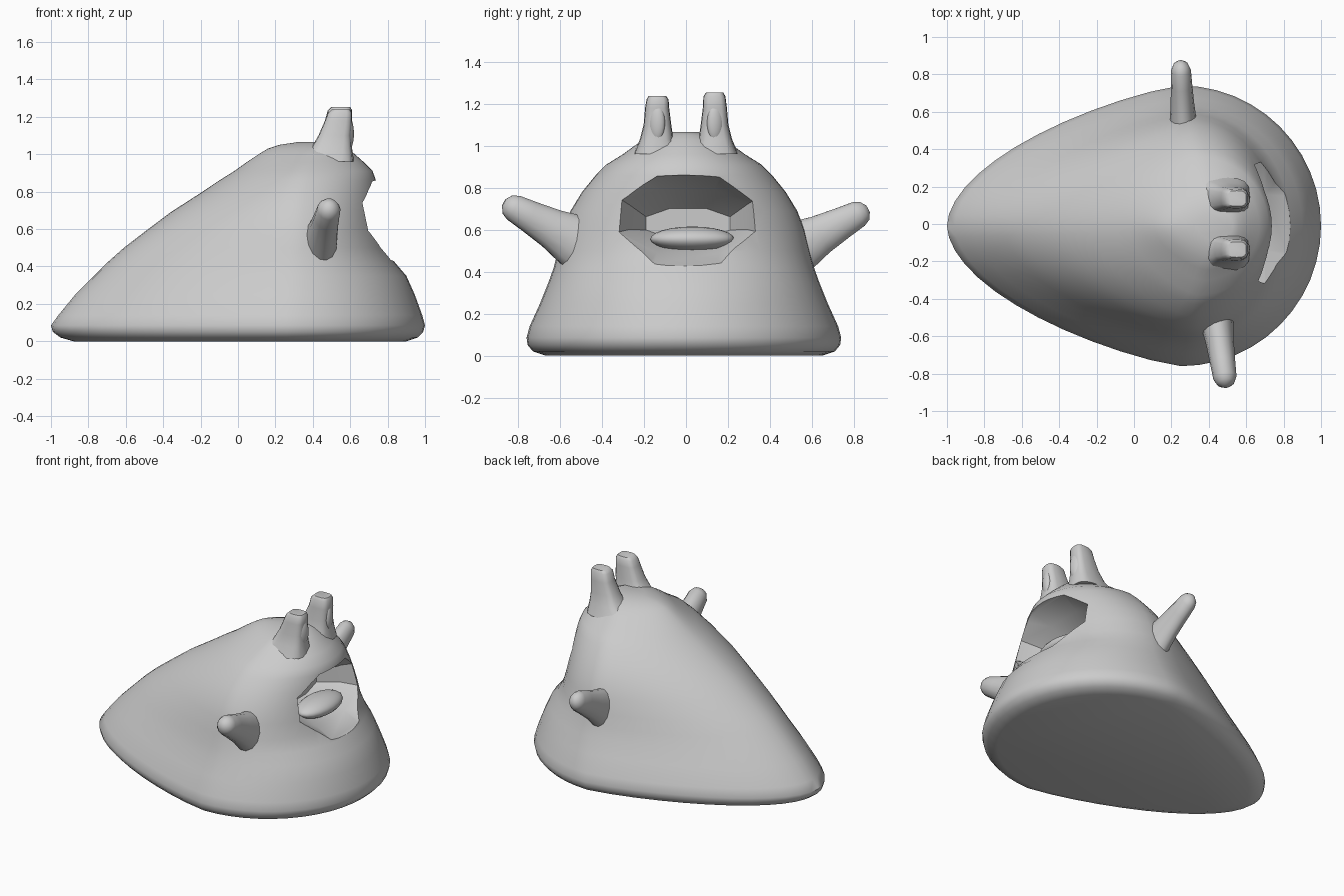
import bpy, bmesh, math
from mathutils import Vector

if "Cube" in bpy.data.objects:
    bpy.data.objects.remove(bpy.data.objects["Cube"])


def loft(name, rings, angle=50):
    """Skin a list of equal-length closed rings and cap both ends."""
    bm = bmesh.new()
    vs = [[bm.verts.new(p) for p in r] for r in rings]
    n = len(rings[0])
    for a, b in zip(vs, vs[1:]):
        for i in range(n):
            j = (i + 1) % n
            bm.faces.new((a[i], a[j], b[j], b[i]))
    bm.faces.new(vs[0][::-1])
    bm.faces.new(vs[-1])
    bmesh.ops.recalc_face_normals(bm, faces=bm.faces)
    me = bpy.data.meshes.new(name)
    bm.to_mesh(me)
    bm.free()
    ob = bpy.data.objects.new(name, me)
    bpy.context.collection.objects.link(ob)
    smooth(ob, angle)
    return ob


def smooth(ob, angle):
    bpy.ops.object.select_all(action='DESELECT')
    ob.select_set(True)
    bpy.context.view_layer.objects.active = ob
    bpy.ops.object.shade_smooth_by_angle(angle=math.radians(angle))


def egg(z, x0, x1, cx, hw, n=48):
    """Egg outline: tapered tail towards -x, round front towards +x."""
    pts = []
    for i in range(n):
        t = 2 * math.pi * i / n
        c, s = math.cos(t), math.sin(t)
        if c >= 0:
            x, y = cx + (x1 - cx) * c, abs(s)
        else:
            x = cx + (cx - x0) * c
            y = max(0, 1 - abs(c) ** 1.25) ** 0.55
        pts.append((x, math.copysign(y, s) * hw - 0.01, z))
    return pts


# body: z, tail x, front x, widest x, half width
levels = [
    (0.00, -0.88, 0.90, 0.25, 0.66), (0.02, -0.95, 0.96, 0.25, 0.72),
    (0.05, -0.99, 0.99, 0.25, 0.745), (0.085, -1.0, 1.0, 0.25, 0.75),
    (0.14, -0.96, 0.985, 0.25, 0.735), (0.25, -0.87, 0.945, 0.27, 0.685),
    (0.35, -0.77, 0.90, 0.28, 0.645), (0.42, -0.70, 0.84, 0.28, 0.62),
    (0.50, -0.61, 0.795, 0.28, 0.60), (0.60, -0.48, 0.77, 0.29, 0.575),
    (0.69, -0.36, 0.755, 0.29, 0.54), (0.78, -0.22, 0.745, 0.30, 0.485),
    (0.86, -0.10, 0.737, 0.32, 0.42), (0.91, -0.02, 0.72, 0.34, 0.37),
    (0.96, 0.05, 0.67, 0.36, 0.29), (1.00, 0.11, 0.625, 0.38, 0.235),
    (1.03, 0.16, 0.59, 0.40, 0.19), (1.05, 0.22, 0.56, 0.42, 0.14),
    (1.065, 0.32, 0.53, 0.43, 0.08)]
body = loft("body", [egg(*l) for l in levels])


# mouth hollow: octagonal funnel cut into the front
def octagon(x, w, z0, z1):
    c, h = (z0 + z1) / 2, (z1 - z0) / 2
    k = 0.45
    uv = [(1, -k), (1, k), (k, 1), (-k, 1), (-1, k), (-1, -k), (-k, -1), (k, -1)]
    return [(x, 0.01 + u * w, c + v * h) for u, v in uv]


cutter = loft("mouth_cutter", [
    octagon(0.45, 0.20, 0.56, 0.70), octagon(0.58, 0.28, 0.53, 0.79),
    octagon(0.70, 0.33, 0.49, 0.85), octagon(0.85, 0.36, 0.42, 0.89),
    octagon(1.10, 0.36, 0.42, 0.89)])
cutter.hide_render = True
cut = body.modifiers.new("mouth", 'BOOLEAN')
cut.operation = 'DIFFERENCE'
cut.solver = 'EXACT'
cut.object = cutter
bpy.context.view_layer.objects.active = body
bpy.ops.object.modifier_apply(modifier="mouth")
bpy.data.objects.remove(cutter)
smooth(body, 50)


def ellipsoid(name, loc, scale, rot=(0, 0, 0)):
    bpy.ops.mesh.primitive_uv_sphere_add(segments=20, ring_count=12, location=loc, rotation=rot)
    ob = bpy.context.object
    ob.name = name
    ob.scale = scale
    smooth(ob, 60)


ellipsoid("tongue", (0.60, 0.03, 0.555), (0.11, 0.20, 0.06))


# arms: tapered stubs, taller than wide, flaring into the body
def arm(name, start, end, rx, rz):
    a, b = Vector(start), Vector(end)
    d = b - a
    side = d.cross(Vector((0, 0, 1))).normalized()
    up = side.cross(d).normalized()
    rings = []
    for t, k in [(-0.1, 1.2), (0.15, 1.0), (0.4, 0.78), (0.7, 0.62),
                 (0.92, 0.52), (1.0, 0.40), (1.05, 0.15)]:
        w = rx * (0.45 + 0.55 * k)
        if t > 0.95:
            w = rx * k * 1.4
        rings.append([a + d * t + side * w * math.cos(q) + up * rz * k * math.sin(q)
                      for q in [2 * math.pi * i / 14 for i in range(14)]])
    loft(name, rings, 60)


arm("arm_right", (0.44, -0.50, 0.53), (0.49, -0.85, 0.72), 0.085, 0.125)
arm("arm_left", (0.265, 0.50, 0.50), (0.25, 0.85, 0.69), 0.072, 0.125)


# eye stalks with an oval eye on the front of each
def box_ring(z, x0, x1, y0, y1, s, dz):
    """Rounded rectangle ring; dz tilts it up towards the inside."""
    pts = []
    for i in range(16):
        t = 2 * math.pi * i / 16
        c, q = math.cos(t), math.sin(t)
        u = math.copysign(abs(c) ** 0.6, c)
        v = math.copysign(abs(q) ** 0.6, q)
        pts.append(((x0 + x1) / 2 + u * (x1 - x0) / 2,
                    s * ((y0 + y1) / 2 + v * (y1 - y0) / 2), z - dz * u))
    return pts


for s, name, lift in ((-1, "right", 0.0), (1, "left", 0.015)):
    loft("eye_stalk_" + name, [
        box_ring(0.96, 0.30, 0.62, 0.03, 0.25, s, 0),
        box_ring(1.03, 0.39, 0.61, 0.06, 0.22, s, 0),
        box_ring(1.10, 0.43, 0.605, 0.07, 0.202, s, 0),
        box_ring(1.18, 0.465, 0.61, 0.08, 0.195, s, 0),
        box_ring(1.22 + lift, 0.48, 0.61, 0.083, 0.188, s, 0),
        box_ring(1.238 + lift, 0.50, 0.60, 0.095, 0.178, s, 0)], 45)
    ellipsoid("eye_" + name, (0.59, s * 0.14, 1.11), (0.028, 0.042, 0.09),
              (0, 0, s * math.radians(20)))
